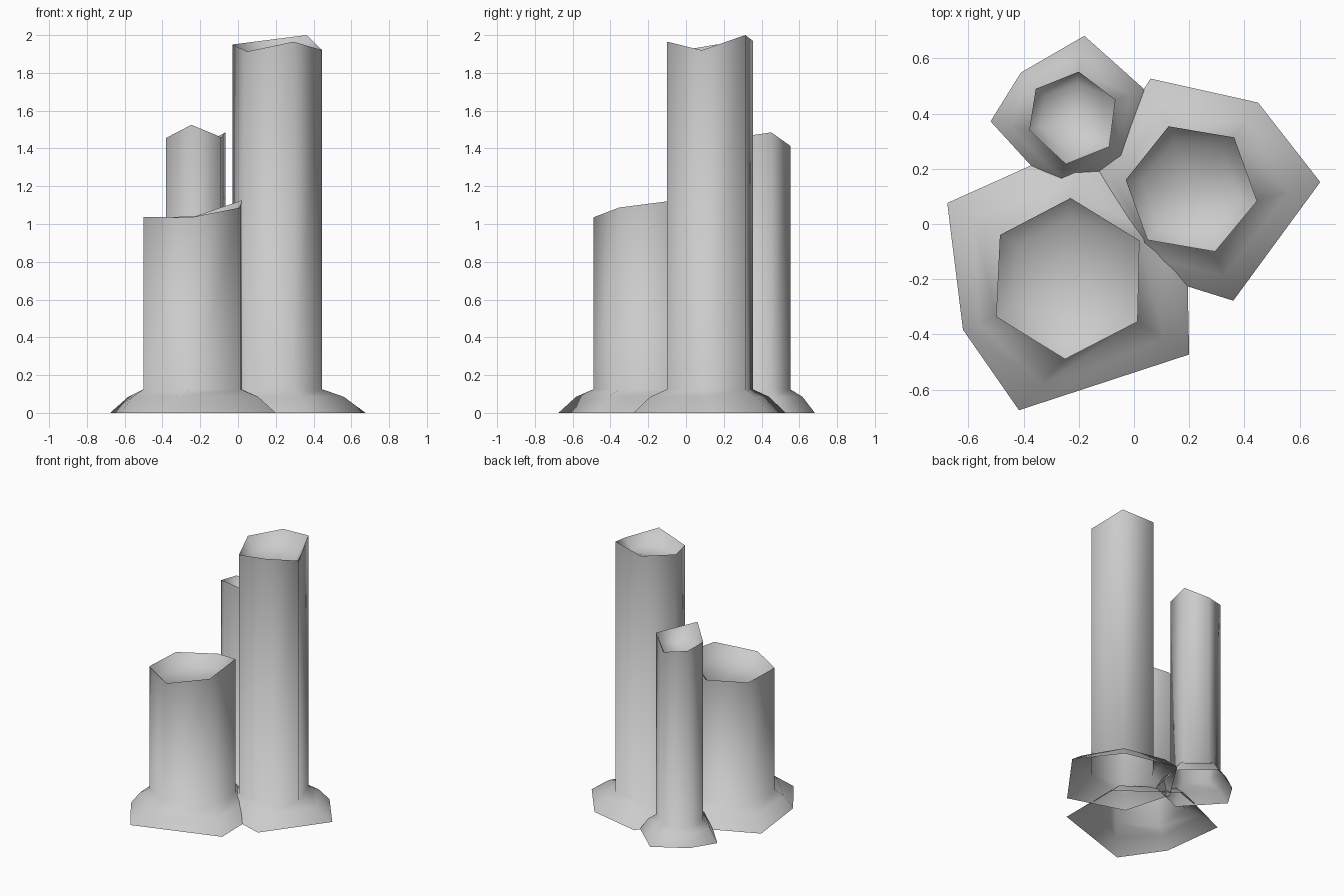
import bpy
import bmesh
from mathutils import Vector

if "Cube" in bpy.data.objects:
    bpy.data.objects.remove(bpy.data.objects["Cube"])

BASE_Z, BEND_Z, CUP_DEPTH = 0.125, 0.085, 0.08


def chimney(name, corners):
    """Open-bottomed hexagonal tube; corners = (x, y, rim height, skirt x, skirt y), counter-clockwise."""
    bm = bmesh.new()
    mid_x = sum(c[0] for c in corners) / len(corners)
    mid_y = sum(c[1] for c in corners) / len(corners)
    mid_z = sum(c[2] for c in corners) / len(corners)
    centre = Vector((mid_x, mid_y, mid_z))

    foot, bend, base, rim, cup = [], [], [], [], []
    for x, y, z, sx, sy in corners:
        foot.append(Vector((sx, sy, 0)))
        bend.append(Vector((x + (sx - x) * 0.5, y + (sy - y) * 0.5, BEND_Z)))
        base.append(Vector((x, y, BASE_Z)))
        rim.append(Vector((x, y, z)))
        cup.append(centre.lerp(Vector((x, y, z)), 0.75) - Vector((0, 0, CUP_DEPTH)))

    # flared skirt, shaft and sunken mouth are stacked rings
    rings = [[bm.verts.new(p) for p in ring] for ring in (foot, bend, base, rim, cup)]
    n = len(corners)
    for low, high in zip(rings, rings[1:]):
        for i in range(n):
            j = (i + 1) % n
            bm.faces.new((low[i], low[j], high[j], high[i]))
    # floor of the mouth
    hub = bm.verts.new(centre - Vector((0, 0, CUP_DEPTH + 0.01)))
    for i in range(n):
        bm.faces.new((rings[-1][i], rings[-1][(i + 1) % n], hub))

    # smooth sides, crisp rim
    for face in bm.faces:
        face.smooth = True
    for i in range(n):
        bm.edges.get((rings[3][i], rings[3][(i + 1) % n])).smooth = False
    mesh = bpy.data.meshes.new(name)
    bm.to_mesh(mesh)
    bm.free()
    obj = bpy.data.objects.new(name, mesh)
    bpy.context.collection.objects.link(obj)
    return obj


# short wide tube at front left
chimney("wide_chimney", [
    (-0.50, -0.336, 1.037, -0.62, -0.383), (-0.25, -0.49, 1.035, -0.417, -0.675),
    (0.013, -0.354, 1.087, 0.20, -0.473), (0.02, -0.06, 1.125, 0.19, 0.0),
    (-0.23, 0.094, 1.04, -0.20, 0.29), (-0.486, -0.04, 1.035, -0.677, 0.076)])

# tallest tube at right
chimney("tall_chimney", [
    (0.363, 0.314, 2.0, 0.45, 0.44), (0.125, 0.354, 1.97, 0.06, 0.527),
    (-0.03, 0.16, 1.95, -0.15, 0.20), (0.049, -0.058, 1.913, -0.05, -0.15),
    (0.294, -0.10, 1.965, 0.36, -0.278), (0.446, 0.083, 1.92, 0.675, 0.152)])

# slim tube at back left
chimney("slim_chimney", [
    (-0.356, 0.49, 1.44, -0.41, 0.549), (-0.38, 0.34, 1.456, -0.52, 0.372),
    (-0.247, 0.217, 1.525, -0.28, 0.11), (-0.09, 0.28, 1.46, -0.01, 0.22),
    (-0.067, 0.451, 1.485, 0.04, 0.486), (-0.20, 0.552, 1.414, -0.18, 0.682)])
